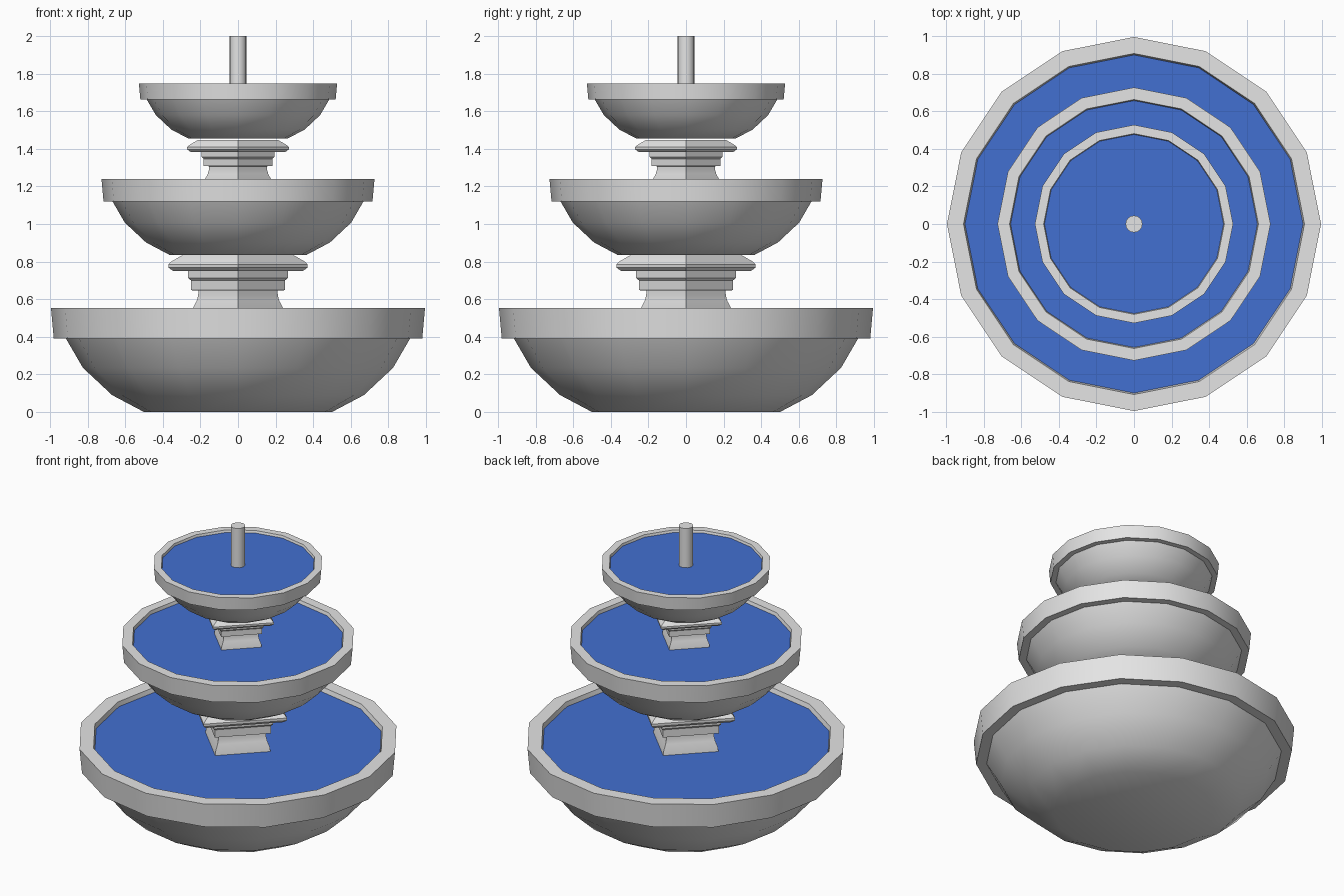
import bpy, bmesh, math

if "Cube" in bpy.data.objects:
    bpy.data.objects.remove(bpy.data.objects["Cube"])


def material(name, rgb):
    m = bpy.data.materials.new(name)
    m.diffuse_color = (*rgb, 1)
    m.use_nodes = True
    m.node_tree.nodes["Principled BSDF"].inputs["Base Color"].default_value = m.diffuse_color
    return m


STONE = material("light_stone", (0.78, 0.78, 0.78))
WATER = material("water_blue", (0.055, 0.16, 0.64))


def lathe(name, profile, sides, mat, base=0.0, scale=1.0):
    """Revolve (radius, height) points and cap the first and last rings."""
    bm = bmesh.new()
    rings = []
    for r, z in profile:
        rings.append([bm.verts.new((r * scale * math.cos(2 * math.pi * i / sides),
                                    r * scale * math.sin(2 * math.pi * i / sides),
                                    base + z * scale)) for i in range(sides)])
    for a, b in zip(rings, rings[1:]):
        for i in range(sides):
            j = (i + 1) % sides
            bm.faces.new((a[i], a[j], b[j], b[i]))
    bm.faces.new(rings[0][::-1])
    bm.faces.new(rings[-1])
    bmesh.ops.recalc_face_normals(bm, faces=bm.faces[:])
    me = bpy.data.meshes.new(name)
    bm.to_mesh(me)
    bm.free()
    me.materials.append(mat)
    ob = bpy.data.objects.new(name, me)
    bpy.context.collection.objects.link(ob)
    bpy.ops.object.select_all(action='DESELECT')
    ob.select_set(True)
    bpy.context.view_layer.objects.active = ob
    bpy.ops.object.shade_smooth_by_angle(angle=math.radians(30))
    return ob


# Profiles of the largest tier; upper tiers are scaled copies
BOWL = [(0.50, 0), (0.67, 0.09), (0.825, 0.235), (0.915, 0.39), (0.98, 0.39),
        (0.995, 0.553), (0.907, 0.553), (0.87, 0.41), (0.48, 0.05)]
SURFACE = [(0.904, 0.515), (0.904, 0.523)]
STEM = [(0.25, 0.50), (0.24, 0.553), (0.22, 0.59), (0.212, 0.62), (0.21, 0.645),
        (0.25, 0.648), (0.25, 0.70), (0.265, 0.712), (0.265, 0.75),
        (0.345, 0.75), (0.37, 0.768), (0.37, 0.785), (0.355, 0.80),
        (0.29, 0.838)]

tiers = [("lower", 0.0, 1.0), ("middle", 0.836, 0.73), ("upper", 1.455, 0.53)]
for k, (label, base, s) in enumerate(tiers):
    lathe(label + "_bowl", BOWL, 16, STONE, base, s)
    lathe(label + "_water", SURFACE, 16, WATER, base, s)
    # Square stem carrying the next bowl
    if k < 2:
        lathe(label + "_stem", STEM, 4, STONE, base, s)

# Spout pipe on top
lathe("spout_pipe", [(0.045, 1.70), (0.045, 2.0)], 16, STONE)
